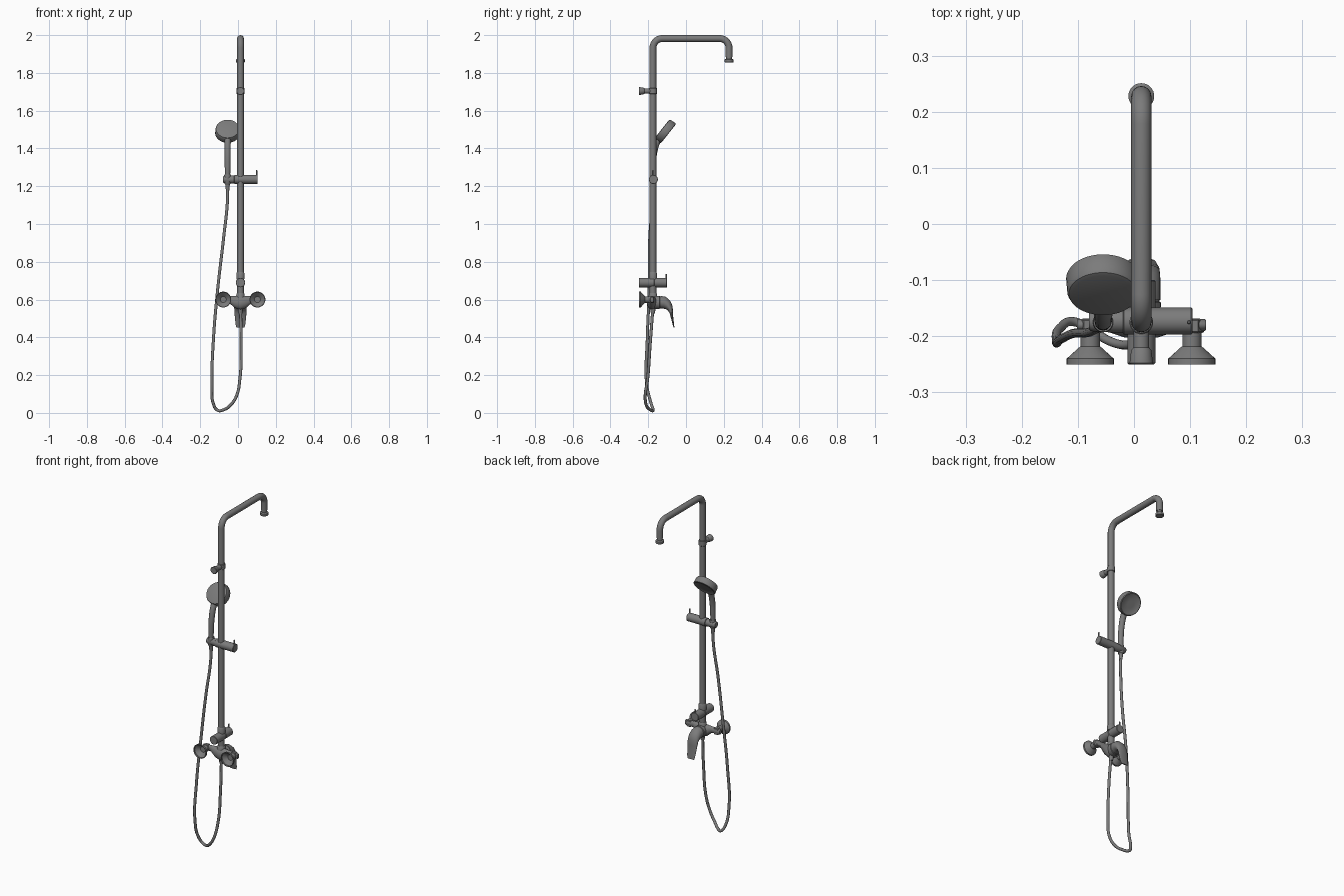
import bpy, bmesh, math
from mathutils import Vector

if "Cube" in bpy.data.objects:
    bpy.data.objects.remove(bpy.data.objects["Cube"])

PX, PY = 0.013, -0.175          # riser axis
X, Y, Z = (1, 0, 0), (0, 1, 0), (0, 0, 1)

metal = bpy.data.materials.new("dark_metal")
metal.diffuse_color = (0.2, 0.2, 0.2, 1)
metal.use_nodes = True
metal.node_tree.nodes["Principled BSDF"].inputs["Base Color"].default_value = metal.diffuse_color


def finish(ob, angle=35):
    bpy.ops.object.select_all(action='DESELECT')
    ob.select_set(True)
    bpy.context.view_layer.objects.active = ob
    if ob.type == 'CURVE':
        bpy.ops.object.convert(target='MESH')
        ob = bpy.context.view_layer.objects.active
    ob.data.materials.clear()
    ob.data.materials.append(metal)
    bpy.ops.object.shade_smooth_by_angle(angle=math.radians(angle))
    return ob


def skin(name, rings):
    """Closed skin over a list of equally long point rings."""
    bm = bmesh.new()
    vs = [[bm.verts.new(p) for p in ring] for ring in rings]
    n = len(vs[0])
    for a, b in zip(vs, vs[1:]):
        for i in range(n):
            j = (i + 1) % n
            bm.faces.new((a[i], a[j], b[j], b[i]))
    bm.faces.new(vs[0])
    bm.faces.new(vs[-1])
    bmesh.ops.recalc_face_normals(bm, faces=bm.faces)
    me = bpy.data.meshes.new(name)
    bm.to_mesh(me)
    bm.free()
    ob = bpy.data.objects.new(name, me)
    bpy.context.collection.objects.link(ob)
    return finish(ob)


def lathe(name, origin, axis, profile, n=32):
    """Revolve (distance along axis, radius) pairs."""
    q = Vector(Z).rotation_difference(Vector(axis))
    o = Vector(origin)
    return skin(name, [[o + q @ Vector((r * math.cos(2 * math.pi * i / n),
                                        r * math.sin(2 * math.pi * i / n), t))
                        for i in range(n)] for t, r in profile])


def tube(name, pts, radius, smooth=False, radii=None):
    cu = bpy.data.curves.new(name, 'CURVE')
    cu.dimensions = '3D'
    cu.fill_mode = 'FULL'
    cu.bevel_depth = radius
    cu.bevel_resolution = 6 if not smooth else 4
    cu.use_fill_caps = True
    cu.resolution_u = 10
    sp = cu.splines.new('BEZIER' if smooth else 'POLY')
    ps = sp.bezier_points if smooth else sp.points
    ps.add(len(pts) - 1)
    for i, (p, co) in enumerate(zip(ps, pts)):
        p.co = co if smooth else (*co, 1)
        p.radius = radii[i] if radii else 1
        if smooth:
            p.handle_left_type = p.handle_right_type = 'AUTO'
    ob = bpy.data.objects.new(name, cu)
    bpy.context.collection.objects.link(ob)
    return finish(ob)


def bend(cy, cz, r, a0, a1, n=10):
    return [(PX, cy + r * math.cos(math.radians(a0 + (a1 - a0) * i / n)),
             cz + r * math.sin(math.radians(a0 + (a1 - a0) * i / n))) for i in range(n + 1)]


# riser pipe with overhead arm
EY, TOP, R = 0.228, 1.982, 0.05
tube("riser_and_arm", [(PX, PY, 0.6)] + bend(PY + R, TOP - R, R, 180, 90)
     + bend(EY - R, TOP - R, R, 90, 0) + [(PX, EY, 1.885)], 0.018)
lathe("arm_end_nut", (PX, EY, 1.855), Z,
      [(0, .021), (.002, .023), (.015, .023), (.017, .021), (.019, .015), (.033, .015)])

# upper wall bracket
lathe("bracket_collar", (PX, PY, 1.688), Z, [(0, .019), (.002, .021), (.03, .021), (.032, .019)])
lathe("bracket_post", (PX, -0.25, 1.704), Y, [(0, .019), (.002, .021), (.025, .018), (.03, .014), (.06, .014)])

# sliding holder with locking lever
lathe("slider_body", (-0.02, PY + .002, 1.236), X,
      [(0, .021), (.002, .024), (.122, .024), (.124, .022)])
lathe("slider_arm", (-0.08, PY + .002, 1.236), X,
      [(0, .015), (.004, .018), (.05, .021), (.065, .021)])
lathe("slider_lever", (0.098, PY, 1.25), Z, [(0, .004), (.033, .004), (.036, .002)], 12)
lathe("holder_socket", (-0.055, PY, 1.21), Z, [(0, .013), (.004, .016), (.048, .018), (.052, .017)])

# hand shower
HX = -0.055
tube("hand_shower_handle", [(HX, PY, 1.2), (HX, PY, 1.3), (HX, -.168, 1.38), (HX, -.15, 1.44),
                            (HX, -.118, 1.483)], 0.016, True, [.7, .95, 1, 1.05, 1.1])
lathe("hand_shower_head", (HX, -0.108, 1.491), Vector((0, .78, -.62)),
      [(-.023, .054), (-.021, .061), (-.015, .064), (.014, .066), (.018, .064),
       (.020, .060), (.018, .057), (.018, .02)], 40)

# hose
tube("hose", [(HX, PY, 1.21), (-.056, -.178, 1.12), (-.077, -.192, .92), (-.108, -.195, .65),
              (-.13, -.205, .39), (-.138, -.208, .15), (-.131, -.185, .05), (-.108, -.174, .014),
              (-.075, -.19, .017), (-.045, -.208, .036), (-.01, -.216, .085), (.01, -.203, .18),
              (.017, -.19, .36), (PX, PY, .56)], 0.008, True)
lathe("hose_top_ferrule", (HX, PY, 1.175), Z, [(0, .008), (.01, .010), (.04, .012)])
lathe("hose_bottom_ferrule", (PX, PY, .525), Z, [(0, .009), (.008, .012), (.045, .013)])

# diverter
lathe("diverter_body", (PX, -0.25, 0.69), Y,
      [(0, .023), (.002, .025), (.08, .025), (.082, .023), (.085, .023), (.087, .025),
       (.148, .025), (.15, .023)])
lathe("diverter_lever", (PX, -0.104, 0.705), Z, [(0, .004), (.028, .004), (.031, .002)], 12)
lathe("riser_nut", (PX, PY, 0.708), Z, [(0, .022), (.03, .022), (.037, .018)])
lathe("mixer_top_nut", (PX, PY, 0.61), Z, [(0, .024), (.02, .021), (.024, .018), (.06, .018)])

# hollow wall flanges with inlet necks
for side, x in (("left", -0.078), ("right", 0.103)):
    lathe("wall_flange_" + side, (x, -0.25, 0.6), Y,
          [(.03, .016), (.028, .018), (.009, .039), (0, .039), (0, .042), (.01, .042), (.03, .02), (.032, .017), (.058, .017)])
    lathe("inlet_nut_" + side, (x, -0.194, 0.6), Y,
          [(0, .019), (.002, .022), (.022, .022), (.024, .019)], 6)


def ellipse(c, u, v, n=28):
    c, u, v = Vector(c), Vector(u), Vector(v)
    return [c + u * math.cos(2 * math.pi * i / n) + v * math.sin(2 * math.pi * i / n)
            for i in range(n)]


# mixer crossbar, thicker toward the middle
skin("mixer_crossbar", [ellipse((PX + d, -0.18, z), (0, a, 0), (0, 0, b)) for d, z, a, b in (
    (-.115, .6, .009, .014), (-.112, .6, .011, .016), (-.06, .6, .012, .018), (-.03, .588, .022, .032),
    (0, .583, .026, .037), (.03, .588, .022, .032), (.06, .6, .012, .018), (.112, .6, .011, .016),
    (.115, .6, .009, .014))])
lathe("mixer_cartridge", (PX, -0.195, 0.585), Y,
      [(0, .026), (.006, .033), (.055, .035), (.057, .032), (.065, .032)])

# control lever curving downward
lever = ((-.135, .586, .034, .033, 0), (-.115, .584, .034, .032, 12), (-.098, .572, .034, .026, 35),
         (-.085, .555, .033, .017, 58), (-.078, .53, .032, .009, 75), (-.073, .5, .029, .006, 82),
         (-.067, .47, .026, .004, 80), (-.064, .453, .022, .0025, 78))
skin("control_lever", [ellipse((PX, y, z), (w, 0, 0),
     (0, t * math.sin(math.radians(a)), t * math.cos(math.radians(a)))) for y, z, w, t, a in lever])
